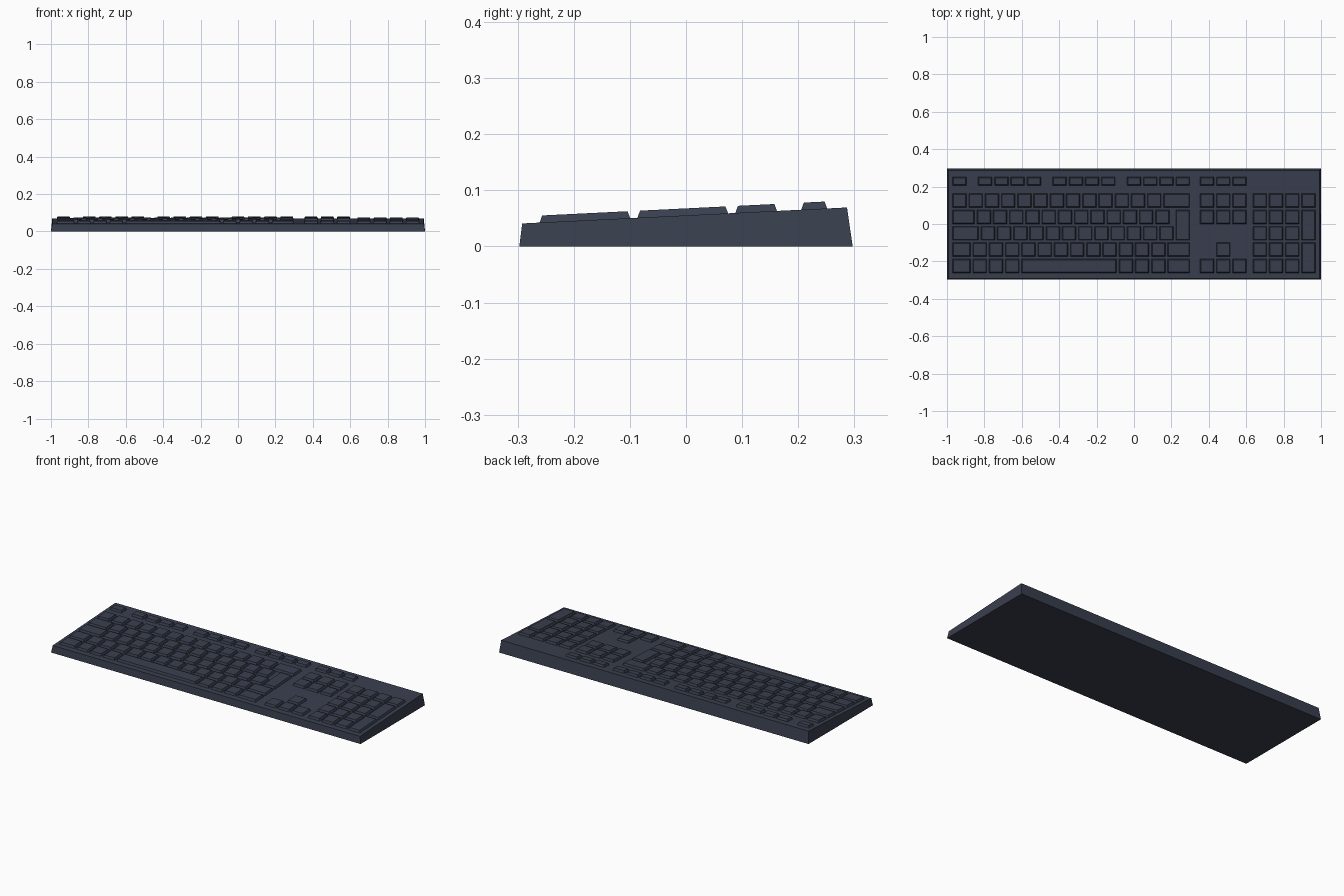
import bpy, bmesh

if "Cube" in bpy.data.objects:
    bpy.data.objects.remove(bpy.data.objects["Cube"])

U = 0.0868        # pitch of one key
GAP = 0.012       # space between keys
LEFT = -0.9705    # left edge of the first key column
KEY_H = 0.0125    # key height above the deck
TAPER = 0.005     # inset of the key tops
ROW_Y = [0.125 - i * 0.0872 for i in range(5)]   # number row down to space row
HALF = 0.0375     # half depth of a normal key

mat = bpy.data.materials.new("dark slate")
mat.diffuse_color = (0.040, 0.049, 0.075, 1)
mat.use_nodes = True
mat.node_tree.nodes["Principled BSDF"].inputs["Base Color"].default_value = mat.diffuse_color


def deck_z(y):
    """Height of the sloping deck at depth y."""
    return 0.041 + (y + 0.291) * 0.0285 / 0.579


def frustum(bm, base, top, z_base, z_top):
    """Closed tapered block; rectangles are (x0, x1, y0, y1), heights are functions of y."""
    rings = []
    for (x0, x1, y0, y1), z in ((base, z_base), (top, z_top)):
        rings.append([bm.verts.new((x, y, z(y)))
                      for x, y in ((x0, y0), (x1, y0), (x1, y1), (x0, y1))])
    lo, hi = rings
    bm.faces.new(lo[::-1])
    bm.faces.new(hi)
    for i in range(4):
        j = (i + 1) % 4
        bm.faces.new((lo[i], lo[j], hi[j], hi[i]))


def finish(bm, name):
    mesh = bpy.data.meshes.new(name)
    bm.to_mesh(mesh)
    bm.free()
    mesh.materials.append(mat)
    bpy.context.collection.objects.link(bpy.data.objects.new(name, mesh))


def key(bm, u, width, y0, y1):
    x0 = LEFT + u * U
    x1 = x0 + width * U - GAP
    t = TAPER
    frustum(bm, (x0, x1, y0, y1), (x0 + t, x1 - t, y0 + t, y1 - t),
            lambda y: deck_z(y) - 0.001, lambda y: deck_z(y) + KEY_H)


def key_row(bm, u, widths, row, rows=1):
    """Run of keys starting at u; 'rows' makes keys that span downwards."""
    for w in widths:
        key(bm, u, w, ROW_Y[row + rows - 1] - HALF, ROW_Y[row] + HALF)
        u += w


# Wedge-shaped case
bm = bmesh.new()
frustum(bm, (-1, 1, -0.297, 0.297), (-0.993, 0.993, -0.292, 0.287),
        lambda y: 0.0, deck_z)
finish(bm, "case")

# Main typing block, with tall enter key
bm = bmesh.new()
key_row(bm, 0, [1] * 13 + [1.75], 0)
key_row(bm, 0, [1.5] + [1] * 12, 1)
key_row(bm, 0, [1.75] + [1] * 12, 2)
key_row(bm, 0, [1.25] + [1] * 12 + [1.5], 3)
key_row(bm, 0, [1.25, 1, 1, 1, 6, 1, 1, 1, 1.5], 4)
key_row(bm, 13.75, [1], 1, 2)
finish(bm, "main_keys")

# Short function keys in spaced groups
bm = bmesh.new()
for start, count in ((0, 1), (1.583, 4), (6.167, 4), (10.75, 4), (15.25, 3)):
    for i in range(count):
        key(bm, start + i, 1, 0.205, 0.252)
finish(bm, "function_keys")

# Navigation block and arrows
bm = bmesh.new()
key_row(bm, 15.25, [1] * 3, 0)
key_row(bm, 15.25, [1] * 3, 1)
finish(bm, "navigation_keys")
bm = bmesh.new()
key_row(bm, 16.25, [1], 3)
key_row(bm, 15.25, [1] * 3, 4)
finish(bm, "arrow_keys")

# Number pad with two tall keys on the right
bm = bmesh.new()
key_row(bm, 18.5, [1] * 4, 0)
for row in range(1, 5):
    key_row(bm, 18.5, [1] * 3, row)
for row in (1, 3):
    key_row(bm, 21.5, [1], row, 2)
finish(bm, "number_pad_keys")
